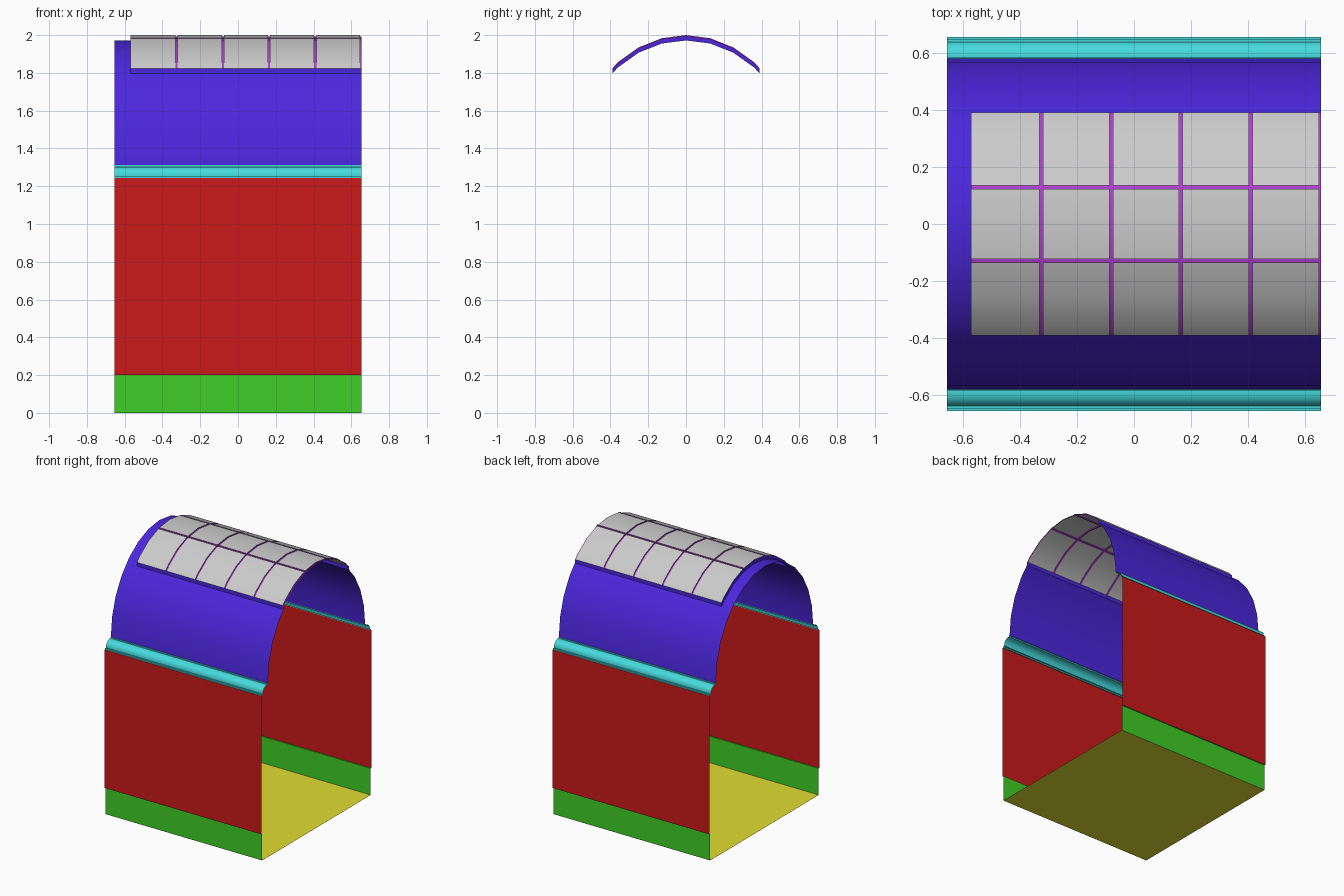
import bpy, math

if "Cube" in bpy.data.objects:
    bpy.data.objects.remove(bpy.data.objects["Cube"])

W = 0.655            # half length of the corridor section
X0 = -0.57           # start of the skylight
CUT = 0.39           # half width of the skylight
R, SPRING, RISE = 0.58, 1.312, 0.66
LIFT, GROOVE, GAP = 0.028, 0.007, 0.006

ARC = [(R * math.sin(math.pi / 14 * i), SPRING + RISE * math.cos(math.pi / 14 * i))
       for i in range(8)]


def vault_z(y):
    for (ya, za), (yb, zb) in zip(ARC, ARC[1:]):
        if y <= yb + 1e-9:
            return za + (zb - za) * (y - ya) / (yb - ya)
    return SPRING


def arc(y0, y1, dz=0.0):
    ys = [y0] + [y for y, _ in ARC if y0 + 1e-4 < y < y1 - 1e-4] + [y1]
    return [(y, vault_z(y) + dz) for y in ys]


def at(profile, x):
    return [(x, y, z) for y, z in profile]


def sheet(profile, x0, x1):
    return at(profile, x0), at(profile, x1)


def build(name, lofts, color=None):
    """Quads between pairs of polylines, mirrored across y = 0."""
    verts, faces = [], []
    for a, b in lofts:
        k, n = len(verts), len(a)
        verts += a + b
        faces += [(k + i, k + i + 1, k + n + i + 1, k + n + i) for i in range(n - 1)]
    me = bpy.data.meshes.new(name)
    me.from_pydata(verts, [], faces)
    ob = bpy.data.objects.new(name, me)
    bpy.context.collection.objects.link(ob)
    if color:
        mat = bpy.data.materials.new(name)
        mat.diffuse_color = (*color, 1)
        mat.use_nodes = True
        mat.node_tree.nodes["Principled BSDF"].inputs["Base Color"].default_value = mat.diffuse_color
        me.materials.append(mat)
    bpy.ops.object.select_all(action='DESELECT')
    ob.select_set(True)
    bpy.context.view_layer.objects.active = ob
    # weld shared points so shading runs across the strips
    bpy.ops.object.mode_set(mode='EDIT')
    bpy.ops.mesh.select_all(action='SELECT')
    bpy.ops.mesh.remove_doubles(threshold=0.0005)
    bpy.ops.object.mode_set(mode='OBJECT')
    bpy.ops.object.shade_smooth_by_angle(angle=math.radians(30))
    m = ob.modifiers.new("mirror", 'MIRROR')
    m.use_axis = (False, True, False)
    m.merge_threshold = 0.0005
    return ob


# floor, skirting with a small ledge, and walls
build("floor", [sheet([(0, 0), (0.647, 0)], -W, W)], (0.75, 0.72, 0.03))
build("skirting", [sheet([(0.647, 0), (0.647, 0.2), (W, 0.2)], -W, W)], (0.05, 0.62, 0.02))
build("wall", [sheet([(W, 0.2), (W, 1.243)], -W, W)], (0.6, 0.01, 0.01))

# cove moulding between wall and vault
cove = [(W, 1.243), (0.648, 1.243), (0.648, 1.252), (0.638, 1.252)]
cove += [(0.59 + 0.048 * math.cos(t), 1.258 + 0.045 * math.sin(t))
         for t in [math.pi / 2 * i / 6 for i in range(7)]]
cove += [(0.585, 1.303), (0.585, 1.312), (R, 1.312)]
build("cornice", [sheet(cove, -W, W)], (0.06, 0.7, 0.72))

# barrel vault with the skylight opening and its upstand
VAULT = (0.07, 0.02, 0.72)
build("vault", [sheet(arc(0, CUT), -W, X0), sheet(arc(CUT, R), -W, X0),
                sheet(arc(CUT, R), X0, W)], VAULT)
build("skylight_frame", [
    (at(arc(0, CUT), X0), at(arc(0, CUT, LIFT), X0)),
    sheet([(CUT, vault_z(CUT)), (CUT, vault_z(CUT) + LIFT)], X0, W)], VAULT)

# glass panes
bars = [-0.325, -0.079, 0.164, 0.409, 0.653]
rows = [(0, 0.129 - GAP), (0.129 + GAP, CUT)]
starts = [X0] + [b + GAP for b in bars[:-1]]
build("skylight_panes", [sheet(arc(a, b, LIFT), xs, xb - GAP)
                         for a, b in rows for xs, xb in zip(starts, bars)])

# recessed glazing bars
ya, yb = rows[0][1], rows[1][0]
low = LIFT - GROOVE
grooves = [sheet([(ya, vault_z(ya) + LIFT)] + arc(ya, yb, low) + [(yb, vault_z(yb) + LIFT)], X0, W)]
for b in bars:
    xa, xb = b - GAP, min(b + GAP, W)
    grooves.append(sheet(arc(0, CUT, low), xa, xb))
    for x in (xa, xb):
        if x < W:
            for r in rows:
                grooves.append((at(arc(*r, LIFT), x), at(arc(*r, low), x)))
build("glazing_bars", grooves, (0.42, 0.05, 0.62))
